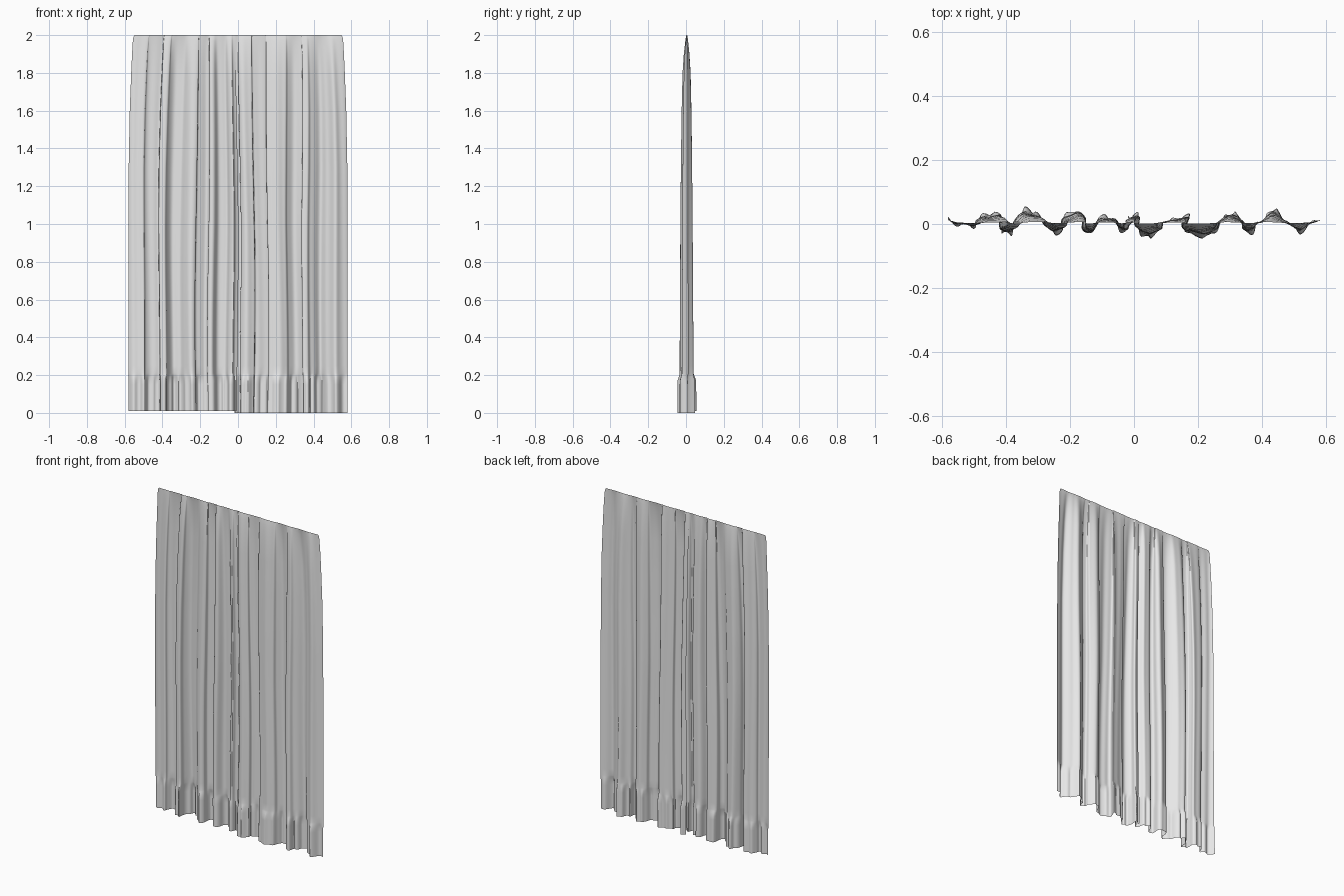
import bpy
import math
from mathutils import Vector

cube = bpy.data.objects.get("Cube")
if cube:
    bpy.data.objects.remove(cube)

fabric = bpy.data.materials.new("light grey fabric")
fabric.use_nodes = True
colour = (0.8, 0.8, 0.8, 1)
fabric.diffuse_color = colour
fabric.node_tree.nodes["Principled BSDF"].inputs["Base Color"].default_value = colour

# Fold outline of each panel in plan, in hundredths of a unit
RIGHT_FOLDS = [(-58, 1.5), (-55, 0), (-50, -.7), (-48.5, 2), (-42, 3.6), (-41.5, 0),
               (-41, -3), (-38, -2.8), (-37, 1), (-34, 4.6), (-30.5, 3.6), (-28, 0),
               (-24.5, -3), (-22.5, -2), (-22, 2), (-18, 4.4), (-16, 2.5), (-16, -2.5),
               (-13.5, -2.8), (-11, 1.5), (-7, 2.4), (-5, -1.5), (-3, -2.6), (-2, 0), (-.5, 1)]
LEFT_FOLDS = [(-2, 2.5), (1, 2.7), (1, -2), (4, -4), (8, -2.6), (9, .8), (13, 1.5),
              (17, 3), (16, -2), (20, -4), (25.5, -2.8), (27, 1), (30, 3.4), (34, 1.5),
              (34.5, -2), (37, -3), (38.5, 0), (41, 2.2), (44, 4.6), (47, 1.5), (51, -2.4),
              (54, -1), (58, 1.8)]

# Height, fold depth and width of the cloth from top to bottom
SHAPE = [(2, .05, .945), (1.99, .09, .955), (1.97, .16, .96), (1.9, .33, .967),
         (1.8, .47, .975), (1.6, .57, .988), (1.3, .66, .998), (.8, .74, 1),
         (.21, .8, 1), (.17, .97, 1), (0, 1, 1)]


def shape_at(z):
    """Fold depth and width at a height."""
    for (z0, d0, w0), (z1, d1, w1) in zip(SHAPE, SHAPE[1:]):
        if z >= z1:
            t = (z0 - z) / (z0 - z1)
            return d0 + (d1 - d0) * t, w0 + (w1 - w0) * t
    return SHAPE[-1][1:]


def smooth_path(points, steps=8):
    """Rounded path through the fold points."""
    p = [Vector(q) / 100 for q in points]
    p = [p[0]] + p + [p[-1]]
    path = []
    for a, b, c, d in zip(p, p[1:], p[2:], p[3:]):
        for i in range(steps):
            t = i / steps
            path.append((2 * b + (c - a) * t + (2 * a - 5 * b + 4 * c - d) * t ** 2
                         + (3 * b - a - 3 * c + d) * t ** 3) / 2)
    return path + [p[-1]]


def make_panel(name, folds, bottom):
    path = smooth_path(folds)
    rows = sorted({2, 1.99, 1.98, 1.97, 1.94, .21, .2, .19, .17}
                  | {round(.05 * i, 2) for i in range(1, 39)} | {bottom})
    verts, faces, n = [], [], len(path)
    for z in rows:
        depth, width = shape_at(z)
        hem = min(1, max(0, (.21 - z) / .04))
        for x, y in path:
            inside = max(0, 1 - (x / .58) ** 4)
            # slow sideways drift and shallow secondary folds
            sway = .009 * inside * math.sin(2.2 * z + 9 * x) * min(1, z)
            soft = .0035 * math.sin(105 * x + .7 * z) * depth
            # tight gathers in the hem
            gather = .006 * hem * math.sin(150 * x + 3 * math.sin(17 * x))
            verts.append((x * width + sway + .003 * hem * inside * math.sin(190 * x),
                          .004 * (1 - depth) + y * depth + soft + gather, z))
    for r in range(len(rows) - 1):
        for c in range(n - 1):
            i = r * n + c
            faces.append((i, i + 1, i + n + 1, i + n))
    mesh = bpy.data.meshes.new(name)
    mesh.from_pydata(verts, [], faces)
    mesh.materials.append(fabric)
    mesh.shade_smooth()
    panel = bpy.data.objects.new(name, mesh)
    bpy.context.collection.objects.link(panel)


make_panel("right_curtain_panel", RIGHT_FOLDS, .01)
make_panel("left_curtain_panel", LEFT_FOLDS, 0)
